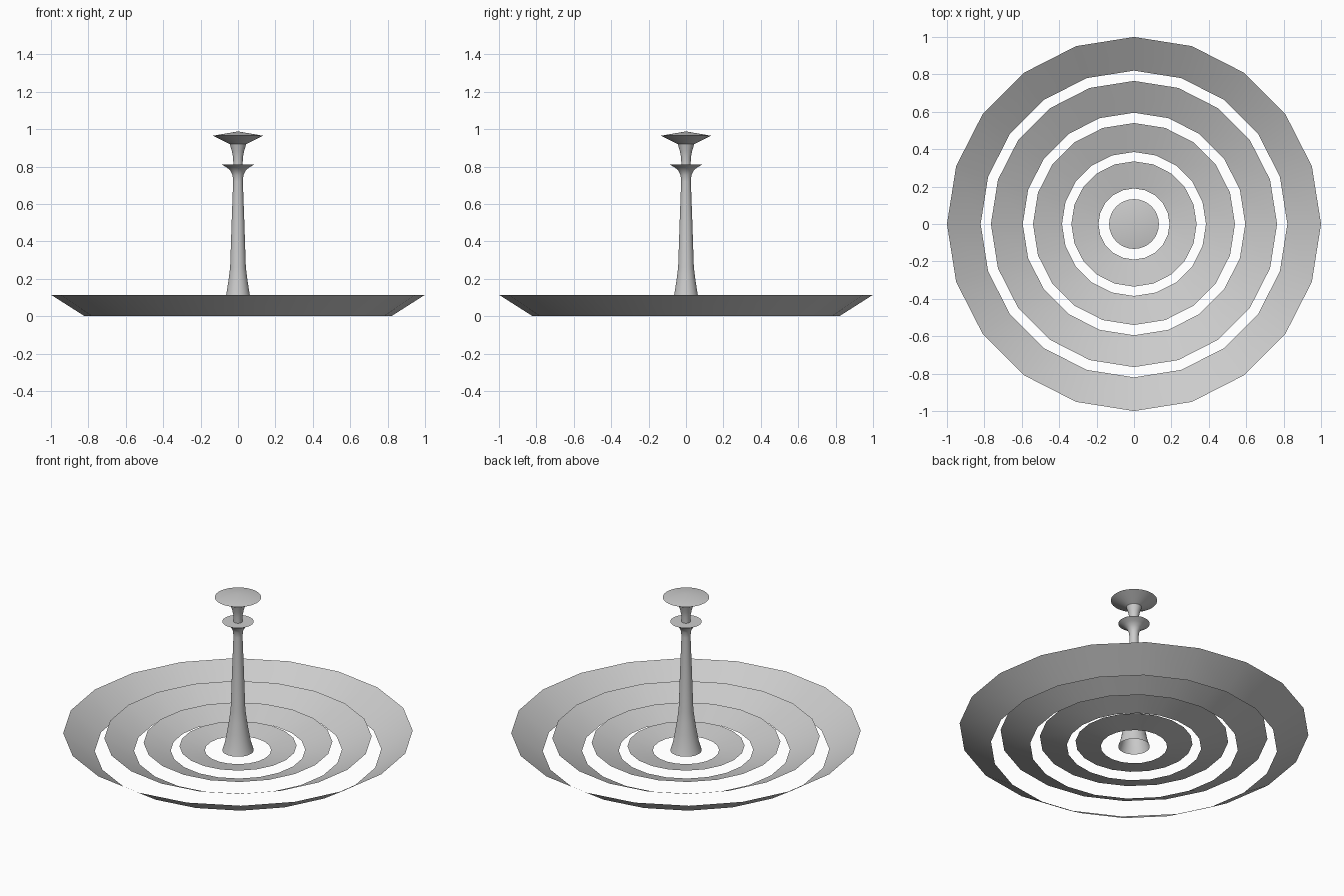
import bpy, bmesh, math

if "Cube" in bpy.data.objects:
    bpy.data.objects.remove(bpy.data.objects["Cube"])


def lathe(name, profile, sides, smooth_angle=35):
    """Revolve (radius, height) points about z; zero radius makes a tip."""
    bm = bmesh.new()
    rows = []
    for r, z in profile:
        if r == 0:
            rows.append([bm.verts.new((0, 0, z))] * sides)
        else:
            rows.append([bm.verts.new((r * math.cos(2 * math.pi * i / sides),
                                       r * math.sin(2 * math.pi * i / sides), z))
                         for i in range(sides)])
    for a, b in zip(rows, rows[1:]):
        for i in range(sides):
            j = (i + 1) % sides
            face = []
            for v in (a[i], a[j], b[j], b[i]):
                if v not in face:
                    face.append(v)
            bm.faces.new(face)
    mesh = bpy.data.meshes.new(name)
    bm.to_mesh(mesh)
    bm.free()
    obj = bpy.data.objects.new(name, mesh)
    bpy.context.collection.objects.link(obj)
    bpy.ops.object.select_all(action='DESELECT')
    obj.select_set(True)
    bpy.context.view_layer.objects.active = obj
    bpy.ops.object.shade_smooth_by_angle(angle=math.radians(smooth_angle))
    return obj


# Stepped dish: separate tilted rings, each a slice of one bowl dropped to the floor
STEEPNESS = 0.35
rings = [(0.19, 0.335), (0.385, 0.54), (0.595, 0.765), (0.82, 1.0)]
for n, (inner, outer) in enumerate(rings, 1):
    rise = STEEPNESS * (outer ** 2 - inner ** 2)
    # profile runs outside-in so the upper side is the front of the faces
    lathe(f"dish_ring_{n}", [(outer, rise), (inner, 0)], 20)

# Central column, open at the bottom, with a flared collar
lathe("column", [(0.09, 0.0), (0.075, 0.05), (0.062, 0.12), (0.051, 0.19),
                 (0.042, 0.26), (0.034, 0.5), (0.026, 0.72), (0.029, 0.755),
                 (0.042, 0.78), (0.062, 0.797), (0.09, 0.812), (0.025, 0.812)], 32)

# Neck and wide shallow cap
lathe("neck", [(0.025, 0.812), (0.026, 0.85), (0.033, 0.885), (0.044, 0.92)], 32)
lathe("cap", [(0.044, 0.92), (0.133, 0.965), (0, 0.988)], 32)
